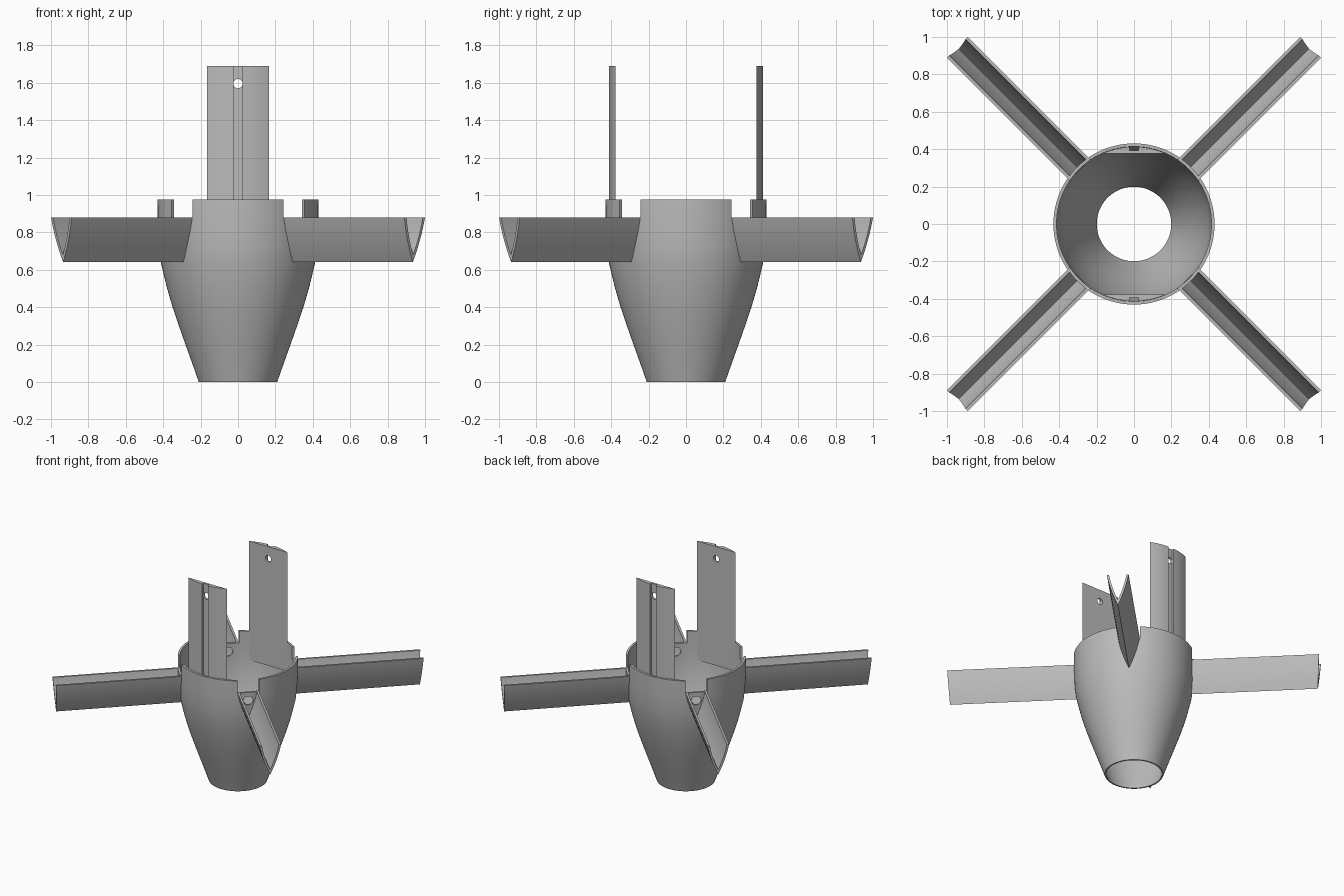
import bpy, bmesh, math
from mathutils import Matrix, Vector

cube = bpy.data.objects.get("Cube")
if cube:
    bpy.data.objects.remove(cube)

grey = bpy.data.materials.new("plain grey")
grey.use_nodes = True
COLOUR = (0.5, 0.5, 0.5, 1)
grey.diffuse_color = COLOUR
grey.node_tree.nodes["Principled BSDF"].inputs["Base Color"].default_value = COLOUR


def finish(bm, name):
    bmesh.ops.recalc_face_normals(bm, faces=bm.faces)
    mesh = bpy.data.meshes.new(name)
    bm.to_mesh(mesh)
    bm.free()
    mesh.materials.append(grey)
    obj = bpy.data.objects.new(name, mesh)
    bpy.context.collection.objects.link(obj)
    return obj


def loft(start, end, name):
    """Closed prism between two matching outlines."""
    bm = bmesh.new()
    a = [bm.verts.new(p) for p in start]
    b = [bm.verts.new(p) for p in end]
    n = len(a)
    bm.faces.new(a)
    bm.faces.new(b)
    for i in range(n):
        j = (i + 1) % n
        bm.faces.new((a[i], a[j], b[j], b[i]))
    return finish(bm, name)


def box_cutter(size, matrix):
    bm = bmesh.new()
    bmesh.ops.create_cube(bm, size=1, matrix=matrix @ Matrix.Diagonal((*size, 1)))
    return finish(bm, "cutter")


def rod_cutter(radius, length, matrix):
    bm = bmesh.new()
    bmesh.ops.create_cone(bm, cap_ends=True, segments=32, radius1=radius, radius2=radius,
                          depth=length, matrix=matrix)
    return finish(bm, "cutter")


def cut(obj, cutter):
    mod = obj.modifiers.new("cut", "BOOLEAN")
    mod.operation = "DIFFERENCE"
    mod.solver = "EXACT"
    mod.object = cutter
    bpy.context.view_layer.update()
    graph = bpy.context.evaluated_depsgraph_get()
    mesh = bpy.data.meshes.new_from_object(obj.evaluated_get(graph))
    obj.modifiers.clear()
    obj.data = mesh
    bpy.data.objects.remove(cutter)


def smooth(obj):
    bpy.ops.object.select_all(action="DESELECT")
    obj.select_set(True)
    bpy.context.view_layer.objects.active = obj
    bpy.ops.object.shade_smooth_by_angle(angle=math.radians(25))


# Hollow tapered body
TOP, ARM_TOP, ARM_BOTTOM = 0.975, 0.88, 0.64
outer = [(0.21, 0), (0.245, 0.1), (0.281, 0.2), (0.316, 0.3), (0.35, 0.4), (0.382, 0.51),
         (0.413, 0.64), (0.424, 0.73), (0.43, 0.84), (0.431, TOP)]
inner = [(r - 0.011 - 0.006 * z, z) for r, z in reversed(outer)]
SEGMENTS = 96
bm = bmesh.new()
rings = []
for r, z in outer + inner:
    ring = []
    for i in range(SEGMENTS):
        t = math.tau * i / SEGMENTS
        ring.append(bm.verts.new((r * math.cos(t), r * math.sin(t), z)))
    rings.append(ring)
for k, ring in enumerate(rings):
    nxt = rings[(k + 1) % len(rings)]
    for i in range(SEGMENTS):
        j = (i + 1) % SEGMENTS
        bm.faces.new((ring[i], ring[j], nxt[j], nxt[i]))
body = finish(bm, "body")

# Rim notches and round holes where the arms join
turns = [Matrix.Rotation(math.radians(45 + 90 * i), 4, "Z") for i in range(4)]
for turn in turns:
    cut(body, box_cutter((0.3, 0.158, 0.3), turn @ Matrix.Translation((0.42, 0, ARM_TOP + 0.15))))
    cut(body, rod_cutter(0.035, 0.2, turn @ Matrix.Translation((0.42, 0, 0.815))
                         @ Matrix.Rotation(math.pi / 2, 4, "Y")))
smooth(body)

# Four arms: open troughs with bowed sides meeting in a keel
HALF, WALL, STEPS = 0.078, 0.016, 8
HEIGHT = ARM_TOP - ARM_BOTTOM


def side(half, bottom):
    pts = []
    for i in range(STEPS + 1):
        t = i / STEPS
        pts.append((half * (t + 0.45 * t * (1 - t)), bottom + (ARM_TOP - bottom) * t))
    return pts


def trough():
    out, inn = side(HALF, ARM_BOTTOM), side(HALF - WALL, ARM_BOTTOM + 0.04)
    right = out + inn[::-1]
    left_out = [(-y, z) for y, z in out[:0:-1]]
    left_in = [(-y, z) for y, z in inn[1:]]
    return left_out + right + left_in


section = trough()
names = ["back_left_arm", "back_right_arm", "front_right_arm", "front_left_arm"]
for name, turn in zip(names, turns):
    root, tip = [], []
    for y, z in section:
        t = (z - ARM_BOTTOM) / HEIGHT
        root.append(turn @ Vector((0.404 + 0.014 * t, y, z)))
        tip.append(turn @ Vector((1.322 + 0.014 * t, y, z)))
    smooth(loft(root, tip, name))

# Two upright panels: circular segments with an outer groove and a pin hole
RADIUS, FLAT, GROOVE = 0.413, 0.378, 0.025
edge = math.acos(FLAT / RADIUS)
lip = math.asin(GROOVE / RADIUS)
arc = [edge + (lip - edge) * i / 6 for i in range(7)]
half = [(RADIUS * math.sin(a), RADIUS * math.cos(a)) for a in arc] + [(GROOVE, 0.394)]
outline = half + [(-x, y) for x, y in reversed(half)]
for name, s in (("front_panel", -1), ("back_panel", 1)):
    low = [(x, s * y, 0.75) for x, y in outline]
    high = [(x, s * y, 1.69) for x, y in outline]
    panel = loft(low, high, name)
    cut(panel, rod_cutter(0.025, 0.2, Matrix.Translation((0, s * 0.395, 1.595))
                          @ Matrix.Rotation(math.pi / 2, 4, "X")))
    smooth(panel)
